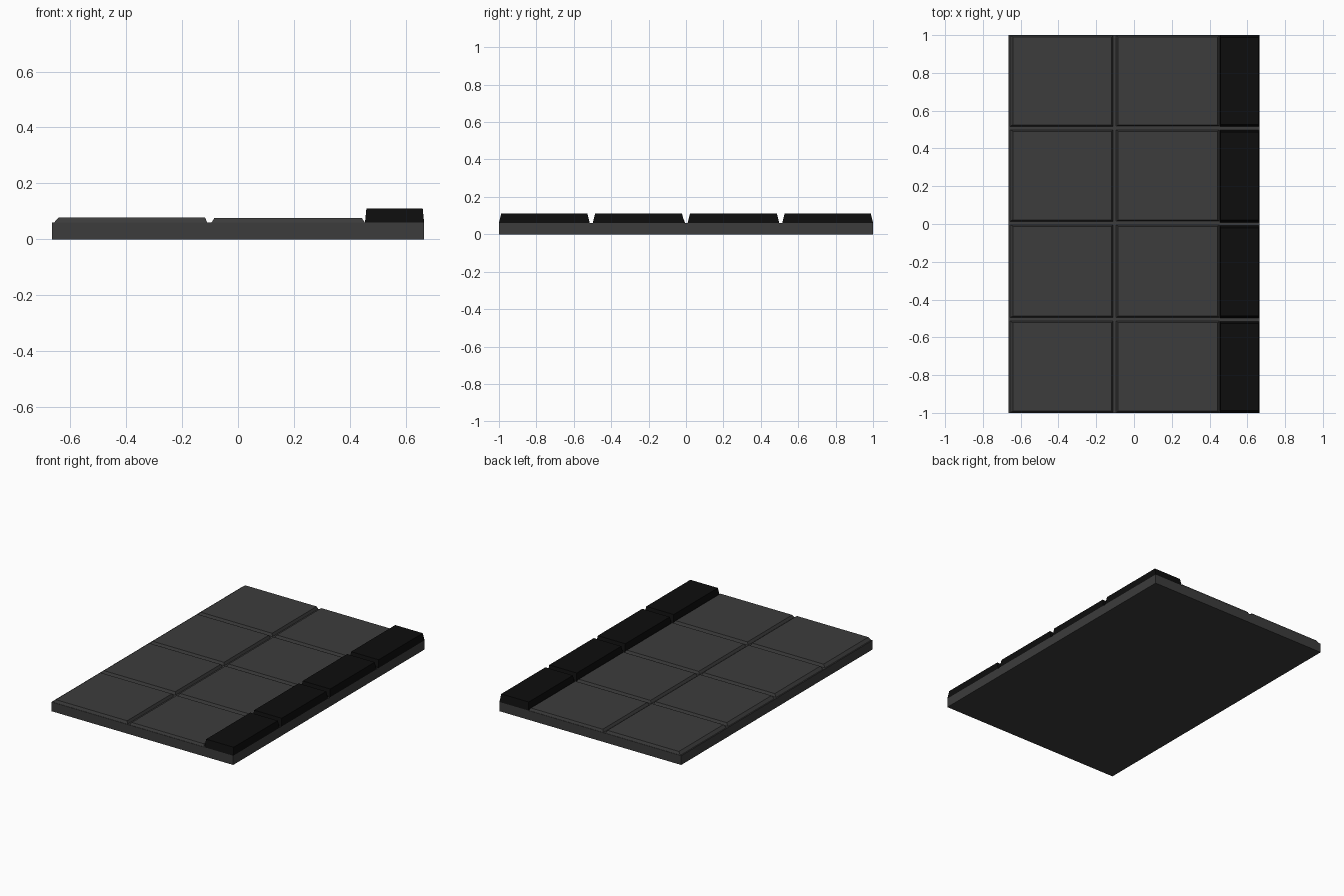
import bpy, bmesh

if "Cube" in bpy.data.objects:
    bpy.data.objects.remove(bpy.data.objects["Cube"])


def material(name, v):
    m = bpy.data.materials.new(name)
    m.diffuse_color = (v, v, v, 1)
    m.use_nodes = True
    m.node_tree.nodes["Principled BSDF"].inputs["Base Color"].default_value = m.diffuse_color
    return m


stone = material("dark_grey", 0.045)
black = material("black", 0.004)


def block(name, x, y, z, mat, top_x=None, top_y=None):
    """Box from bottom ranges x, y and heights z, with an optional narrower top."""
    tx, ty = top_x or x, top_y or y
    bm = bmesh.new()
    rings = []
    for (a, b), (c, d), h in ((x, y, z[0]), (tx, ty, z[1])):
        rings.append([bm.verts.new(p) for p in ((a, c, h), (b, c, h), (b, d, h), (a, d, h))])
    low, high = rings
    bm.faces.new(low[::-1])
    bm.faces.new(high)
    for i in range(4):
        j = (i + 1) % 4
        bm.faces.new((low[i], low[j], high[j], high[i]))
    mesh = bpy.data.meshes.new(name)
    bm.to_mesh(mesh)
    bm.free()
    mesh.materials.append(mat)
    obj = bpy.data.objects.new(name, mesh)
    bpy.context.collection.objects.link(obj)
    return obj


# Base slab
block("base_slab", (-0.665, 0.665), (-1, 1), (0, 0.061), stone)

# Rows of two bevelled paving tiles and one raised kerb stone
rows = [(-1.0, -0.512), (-0.497, -0.002), (0.012, 0.501), (0.515, 1.0)]
kerbs = [(-1.0, -0.515), (-0.498, -0.009), (0.009, 0.498), (0.515, 1.0)]
columns = [((-0.662, -0.108), (-0.641, -0.118), 0.079),
           ((-0.098, 0.457), (-0.084, 0.442), 0.077)]
for r, (y, k) in enumerate(zip(rows, kerbs)):
    for c, (x, top_x, h) in enumerate(columns):
        block(f"paving_tile_{r}_{c}", x, y, (0.055, h), stone,
              top_x, (y[0] + 0.010, y[1] - 0.010))
    block(f"kerb_stone_{r}", (0.454, 0.665), k, (0.061, 0.111), black,
          (0.459, 0.660), (k[0] + 0.012, k[1] - 0.012))
